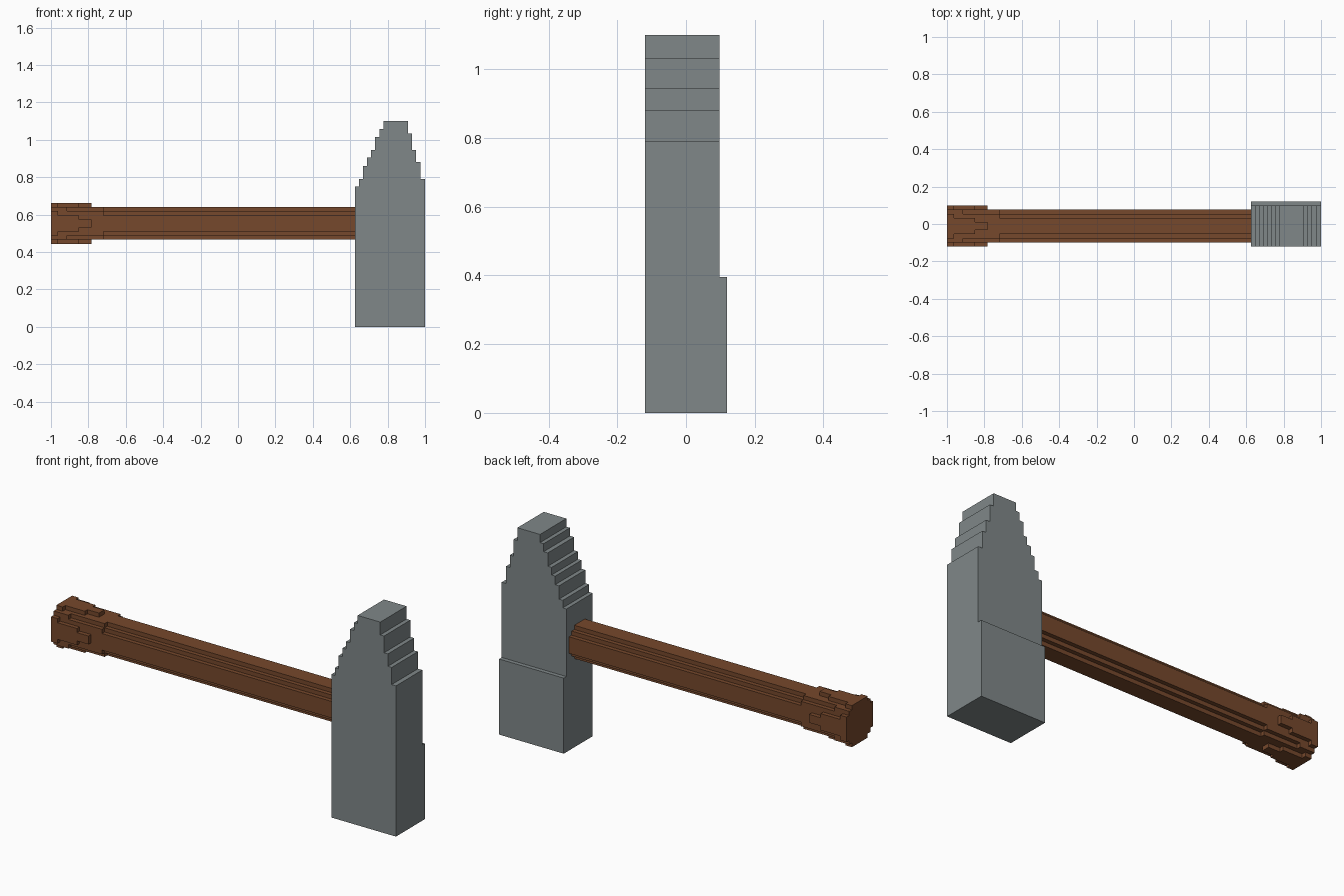
import bpy, bmesh

if "Cube" in bpy.data.objects:
    bpy.data.objects.remove(bpy.data.objects["Cube"])

V = 0.0218                 # stair-step unit
CY, CZ = -0.011, 0.5525    # handle axis


def finish(name, bm, color):
    bmesh.ops.remove_doubles(bm, verts=bm.verts, dist=1e-5)
    bmesh.ops.recalc_face_normals(bm, faces=bm.faces)
    me = bpy.data.meshes.new(name)
    bm.to_mesh(me)
    bm.free()
    ob = bpy.data.objects.new(name, me)
    bpy.context.collection.objects.link(ob)
    if color:
        mat = bpy.data.materials.new(name + "_colour")
        mat.diffuse_color = (*color, 1)
        mat.use_nodes = True
        mat.node_tree.nodes["Principled BSDF"].inputs["Base Color"].default_value = mat.diffuse_color
        me.materials.append(mat)
    return ob


def prism(name, profile, y0, y1, color=None):
    bm = bmesh.new()
    face = bm.faces.new([bm.verts.new((x, y0, z)) for x, z in profile])
    ext = bmesh.ops.extrude_face_region(bm, geom=[face])["geom"]
    for v in ext:
        if isinstance(v, bmesh.types.BMVert):
            v.co.y = y1
    return finish(name, bm, color)


# Handle: stepped round sections (half heights per column), flared at the grip
xs = [-1.0, -0.963, -0.915, -0.85, -0.783, -0.72, 0.625]
sections = [(5, 5, 5, 4, 3), (5, 5, 4, 4, 2), (5, 5, 4, 3, 2),
            (5, 4, 4, 3, 1), (4, 4, 4, 3, 0), (4, 4, 3, 2, 0)]


def solid(i, j, k):
    if not 0 <= i < len(sections):
        return False
    col, row = (j if j >= 0 else -1 - j), (k if k >= 0 else -1 - k)
    return col < 5 and row < sections[i][col]


bm = bmesh.new()
for i in range(len(sections)):
    for j in range(-5, 5):
        for k in range(-5, 5):
            if not solid(i, j, k):
                continue
            # emit only the outer faces of each cell
            for axis in range(3):
                for side in (0, 1):
                    n = [i, j, k]
                    n[axis] += 2 * side - 1
                    if solid(*n):
                        continue
                    quad = []
                    for a, b in ((0, 0), (1, 0), (1, 1), (0, 1)):
                        c = [i, j, k]
                        c[axis] += side
                        c[(axis + 1) % 3] += a
                        c[(axis + 2) % 3] += b
                        quad.append(bm.verts.new((xs[c[0]], CY + c[1] * V, CZ + c[2] * V)))
                    bm.faces.new(quad if side else quad[::-1])
finish("handle", bm, (0.18, 0.065, 0.025))

# Head: side outline with a stepped peak
left = [(0.625, 0.75), (0.646, 0.79), (0.668, 0.86), (0.69, 0.905),
        (0.711, 0.945), (0.733, 1.015), (0.757, 1.057), (0.778, 1.1)]
right = [(1.0, 0.79), (0.975, 0.88), (0.953, 0.945), (0.931, 1.033), (0.909, 1.1)]


def stairs(steps):
    z, pts = 0.0, []
    for x, top in steps:
        pts += [(x, z), (x, top)]
        z = top
    return pts


head = prism("head", stairs(right) + stairs(left)[::-1], -0.12, 0.12, (0.215, 0.245, 0.25))

# Shallow step on the back of the head, above the striking block
cutter = prism("head_step_cutter", [(0.5, 0.396), (1.1, 0.396), (1.1, 1.2), (0.5, 1.2)], 0.098, 0.3)
cutter.hide_render = True
mod = head.modifiers.new("back_step", 'BOOLEAN')
mod.operation = 'DIFFERENCE'
mod.solver = 'EXACT'
mod.object = cutter
bpy.context.view_layer.objects.active = head
bpy.ops.object.modifier_apply(modifier=mod.name)
bpy.data.objects.remove(cutter)
